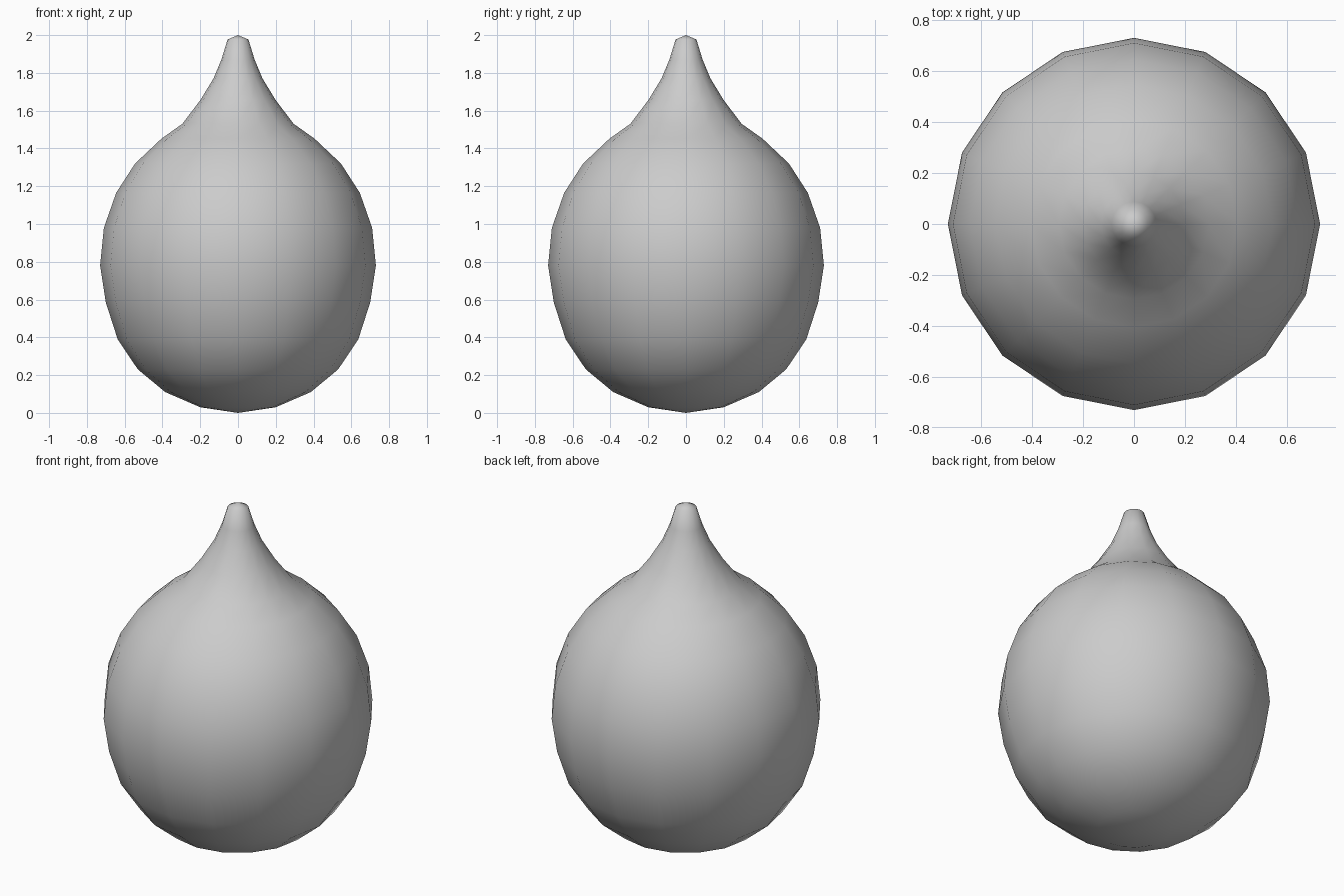
import bpy, bmesh, math

if "Cube" in bpy.data.objects:
    bpy.data.objects.remove(bpy.data.objects["Cube"])

SIDES = 16

# Profile (radius, height) from the bottom pole to the tip of the stem
profile = [
    (0.20, 0.03), (0.385, 0.11), (0.53, 0.23), (0.637, 0.39), (0.70, 0.585),
    (0.73, 0.78), (0.71, 0.98), (0.645, 1.165), (0.545, 1.32), (0.405, 1.452),
    (0.295, 1.53), (0.20, 1.655), (0.13, 1.77), (0.088, 1.87), (0.055, 1.977),
]

bm = bmesh.new()

# Rings of the bulb and stem
rings = []
for r, z in profile:
    rings.append([bm.verts.new((r * math.cos(2 * math.pi * i / SIDES),
                                r * math.sin(2 * math.pi * i / SIDES), z))
                  for i in range(SIDES)])

# Poles
bottom = bm.verts.new((0, 0, 0))
top = bm.verts.new((0, 0, 2))

# Side walls and end fans
for i in range(SIDES):
    j = (i + 1) % SIDES
    for a, b in zip(rings, rings[1:]):
        bm.faces.new((a[i], a[j], b[j], b[i]))
    bm.faces.new((bottom, rings[0][j], rings[0][i]))
    bm.faces.new((top, rings[-1][i], rings[-1][j]))

bmesh.ops.recalc_face_normals(bm, faces=bm.faces)
for f in bm.faces:
    f.smooth = True

mesh = bpy.data.meshes.new("teardrop_bulb")
bm.to_mesh(mesh)
bm.free()
bulb = bpy.data.objects.new("teardrop_bulb", mesh)
bpy.context.collection.objects.link(bulb)
